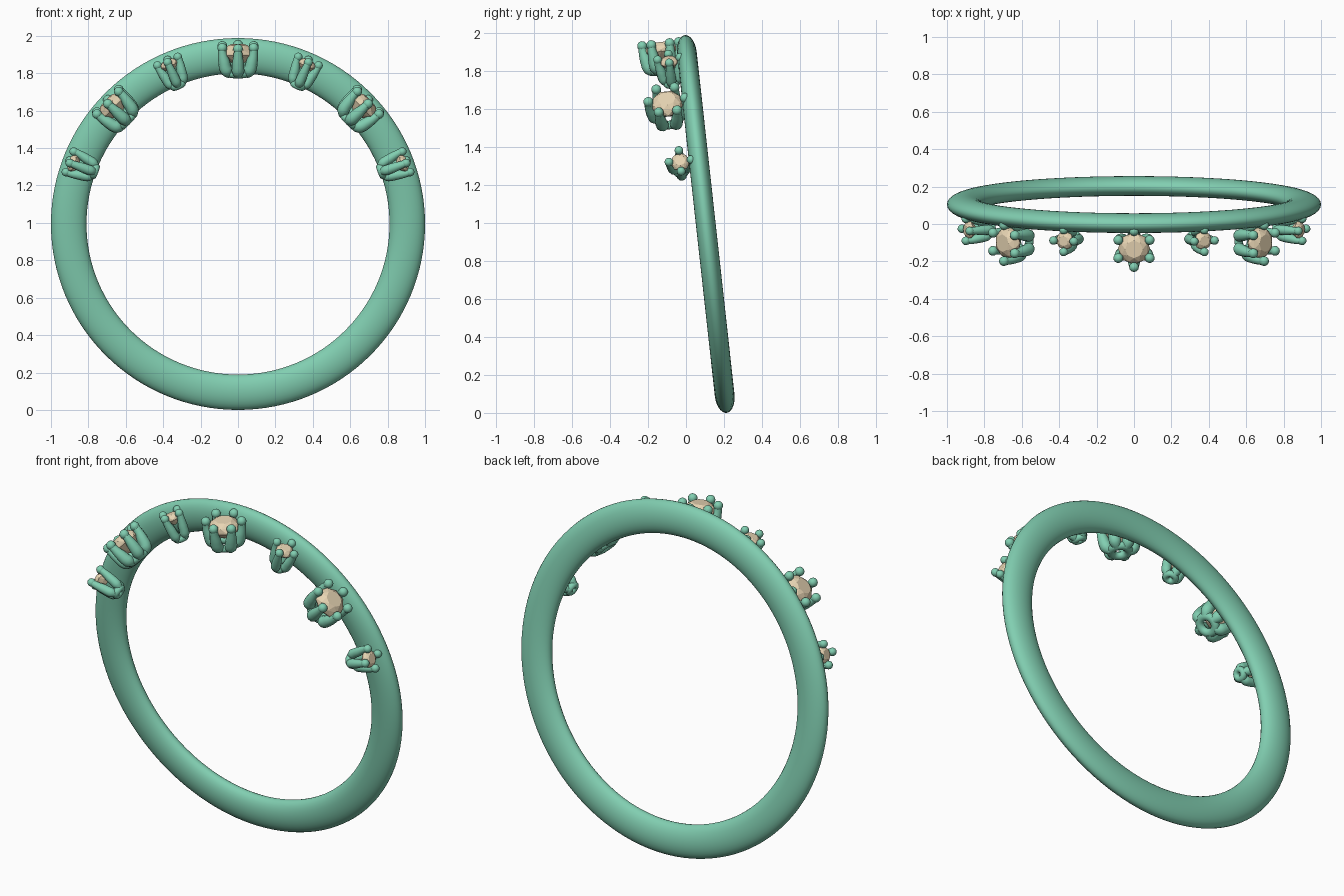
import bpy, bmesh, math
from mathutils import Matrix

if "Cube" in bpy.data.objects:
    bpy.data.objects.remove(bpy.data.objects["Cube"])

def material(name, col):
    m = bpy.data.materials.new(name)
    m.diffuse_color = col
    m.use_nodes = True
    m.node_tree.nodes["Principled BSDF"].inputs["Base Color"].default_value = m.diffuse_color
    return m

METAL = material("green_metal", (0.22, 0.62, 0.44, 1))
STONE = material("tan_stone", (0.80, 0.66, 0.45, 1))

# Ring frame: the band leans so its top comes forward
RING = Matrix.Translation((0, 0.104, 0.994)) @ Matrix.Rotation(math.radians(6.3), 4, 'X')

def mesh_object(name, bm, mat, mtx, smooth):
    me = bpy.data.meshes.new(name)
    bmesh.ops.recalc_face_normals(bm, faces=bm.faces)
    for f in bm.faces:
        f.smooth = smooth
    bm.to_mesh(me)
    bm.free()
    me.materials.append(mat)
    ob = bpy.data.objects.new(name, me)
    bpy.context.collection.objects.link(ob)
    ob.matrix_world = mtx
    return ob

def loft(bm, rings, closed=False):
    """Skin a list of vertex loops; closed joins the last loop to the first."""
    n = len(rings[0])
    for i in range(len(rings) if closed else len(rings) - 1):
        a, b = rings[i], rings[(i + 1) % len(rings)]
        for j in range(n):
            k = (j + 1) % n
            bm.faces.new((a[j], a[k], b[k], b[j]))

def torus(name, major, rad, ax, mtx, seg, sides):
    """Torus about local z with an elliptical section."""
    bm = bmesh.new()
    rings = []
    for i in range(seg):
        a = 2 * math.pi * i / seg
        ring = []
        for j in range(sides):
            b = 2 * math.pi * j / sides
            r = major + rad * math.cos(b)
            ring.append(bm.verts.new((r * math.cos(a), r * math.sin(a), ax * math.sin(b))))
        rings.append(ring)
    loft(bm, rings, closed=True)
    return mesh_object(name, bm, METAL, mtx, True)

def gem(name, r, top, mtx):
    """Flat-faceted cut stone: table, crown, girdle and pavilion."""
    bm = bmesh.new()
    rings = []
    for rr, z, turn in ((0.55, 0.0, 0), (0.87, -0.22, .5), (1.0, -0.48, 0),
                        (1.0, -0.58, 0), (0.6, -1.0, .5), (0.12, -1.3, 0)):
        rings.append([bm.verts.new((r * rr * math.cos((i + turn) * math.pi / 4),
                                    r * rr * math.sin((i + turn) * math.pi / 4),
                                    top + r * z)) for i in range(8)])
    bm.faces.new(rings[0])
    bm.faces.new(rings[-1])
    loft(bm, rings)
    bmesh.ops.triangulate(bm, faces=[f for f in bm.faces if len(f.verts) == 4])
    return mesh_object(name, bm, STONE, mtx, False)

def prongs(name, count, path, mtx):
    """Curved tapering claws; path rows are (radius out, height, thickness)."""
    cu = bpy.data.curves.new(name, 'CURVE')
    cu.dimensions = '3D'
    cu.bevel_depth = 1.0
    cu.bevel_resolution = 4
    cu.resolution_u = 5
    cu.use_fill_caps = True
    for i in range(count):
        a = -math.pi / 2 + 2 * math.pi * i / count
        sp = cu.splines.new('BEZIER')
        sp.bezier_points.add(len(path) - 1)
        for p, (r, z, t) in zip(sp.bezier_points, path):
            p.co = (r * math.cos(a), r * math.sin(a), z)
            p.radius = t
            p.handle_left_type = p.handle_right_type = 'AUTO'
    cu.materials.append(METAL)
    ob = bpy.data.objects.new(name, cu)
    bpy.context.collection.objects.link(ob)
    ob.matrix_world = mtx

def tips(name, count, r, z, size, mtx):
    """Round ball on the end of every claw."""
    bm = bmesh.new()
    for i in range(count):
        a = -math.pi / 2 + 2 * math.pi * i / count
        bmesh.ops.create_uvsphere(bm, u_segments=16, v_segments=10, radius=size,
            matrix=Matrix.Translation((r * math.cos(a), r * math.sin(a), z)))
    mesh_object(name, bm, METAL, mtx, True)

# Band
torus("band", 0.905, 0.095, 0.052, RING @ Matrix.Rotation(math.pi / 2, 4, 'X'), 128, 28)

# Seven claw settings fanned over the upper half, large and small alternating
for i in range(-3, 4):
    large = i % 2 == 0
    off = -0.133 if large else -0.098
    m = RING @ Matrix.Rotation(math.radians(23 * i), 4, 'Y') @ Matrix.Translation((0, off, 0))
    tag = f"{'large' if large else 'small'}_{i + 4}"
    if large:
        gem(f"stone_{tag}", 0.086, 0.978, m)
        torus(f"base_{tag}", 0.048, 0.024, 0.022, m @ Matrix.Translation((0, 0, 0.825)), 28, 12)
        prongs(f"claws_{tag}", 6, ((0.045, 0.822, 0.024), (0.072, 0.845, 0.034),
               (0.086, 0.89, 0.031), (0.096, 0.94, 0.023), (0.097, 0.967, 0.021)), m)
        tips(f"claw_tips_{tag}", 6, 0.097, 0.967, 0.026, m)
    else:
        gem(f"stone_{tag}", 0.05, 0.968, m)
        torus(f"base_{tag}", 0.026, 0.018, 0.02, m @ Matrix.Translation((0, 0, 0.822)), 24, 12)
        prongs(f"claws_{tag}", 4, ((0.024, 0.82, 0.018), (0.038, 0.845, 0.027),
               (0.048, 0.89, 0.026), (0.058, 0.94, 0.02), (0.059, 0.963, 0.019)), m)
        tips(f"claw_tips_{tag}", 4, 0.059, 0.963, 0.023, m)
